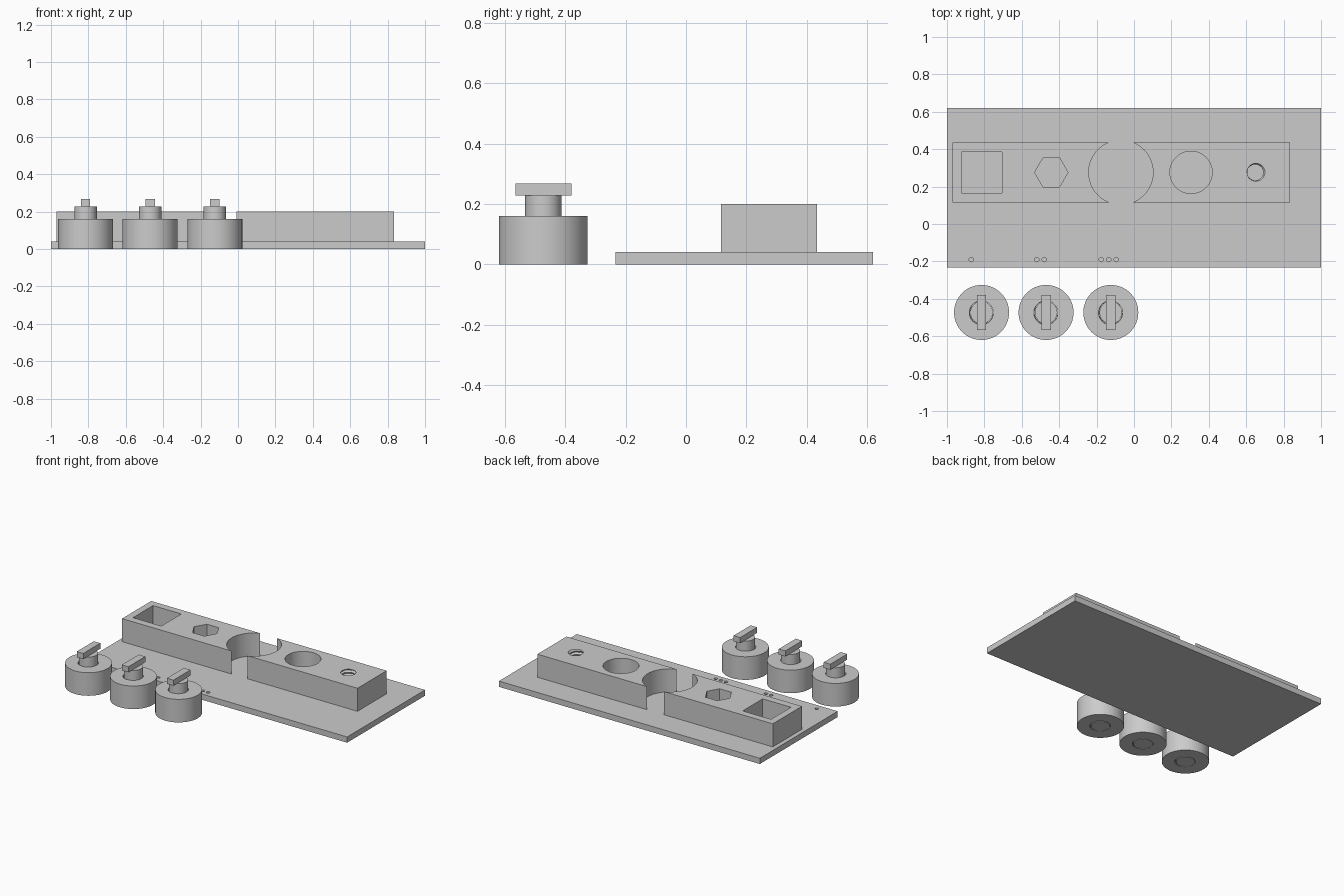
import bpy
import bmesh
from math import cos, sin, pi, radians

cube = bpy.data.objects.get("Cube")
if cube:
    bpy.data.objects.remove(cube, do_unlink=True)

grey = bpy.data.materials.new("plain grey")
grey.use_nodes = True
colour = (0.6, 0.6, 0.6, 1)
grey.diffuse_color = colour
grey.node_tree.nodes["Principled BSDF"].inputs["Base Color"].default_value = colour


def finish(name, bm):
    bmesh.ops.recalc_face_normals(bm, faces=bm.faces)
    mesh = bpy.data.meshes.new(name)
    bm.to_mesh(mesh)
    bm.free()
    mesh.materials.append(grey)
    ob = bpy.data.objects.new(name, mesh)
    bpy.context.collection.objects.link(ob)
    return ob


def box(name, x0, x1, y0, y1, z0, z1):
    bm = bmesh.new()
    bmesh.ops.create_cube(bm, size=1)
    for v in bm.verts:
        v.co.x = x1 if v.co.x > 0 else x0
        v.co.y = y1 if v.co.y > 0 else y0
        v.co.z = z1 if v.co.z > 0 else z0
    return finish(name, bm)


def column(name, x, y, z0, z1, radius, sides=64, thread=0, pitch=0.025):
    """Upright column; a thread depth adds a helical ridge."""
    bm = bmesh.new()
    rows = round((z1 - z0) / pitch * 6) if thread else 1
    rings = []
    for i in range(rows + 1):
        z = z0 + (z1 - z0) * i / rows
        ring = []
        for j in range(sides):
            phase = (z / pitch + j / sides) % 1
            r = radius + thread * abs(2 * phase - 1)
            a = 2 * pi * j / sides
            ring.append(bm.verts.new((x + r * cos(a), y + r * sin(a), z)))
        rings.append(ring)
    for low, high in zip(rings, rings[1:]):
        for j in range(sides):
            k = (j + 1) % sides
            quad = [low[j], low[k], high[k], high[j]]
            bm.faces.new(quad)
    bm.faces.new(rings[0])
    bm.faces.new(rings[-1])
    return finish(name, bm)


def cut(ob, cutters):
    for c in cutters:
        c.hide_render = True
        mod = ob.modifiers.new("cut", "BOOLEAN")
        mod.operation = "DIFFERENCE"
        mod.solver = "EXACT"
        mod.object = c
    bpy.context.view_layer.update()
    graph = bpy.context.evaluated_depsgraph_get()
    mesh = bpy.data.meshes.new_from_object(ob.evaluated_get(graph))
    ob.modifiers.clear()
    ob.data = mesh
    for c in cutters:
        bpy.data.objects.remove(c, do_unlink=True)


def smooth(ob):
    bpy.ops.object.select_all(action="DESELECT")
    ob.select_set(True)
    bpy.context.view_layer.objects.active = ob
    bpy.ops.object.shade_smooth_by_angle(angle=radians(30))


plate_top, block_top = 0.04, 0.2
knob_x = (-0.815, -0.47, -0.124)
knob_y = -0.473

# Base plate with groups of one, two and three marker dots
base = box("base_plate", -1, 1, -0.233, 0.62, 0, plate_top)
dots = []
for count, x in enumerate((-0.87, -0.5, -0.135), start=1):
    for i in range(count):
        dx = (i - (count - 1) / 2) * 0.04
        dots.append(column("dot", x + dx, -0.19, 0.02, 0.06, 0.012, 24))
cut(base, dots)
smooth(base)

# Raised block with square, hexagonal, round and threaded openings
block = box("socket_block", -0.97, 0.835, 0.116, 0.435, plate_top, block_top)
mid, low, high = 0.276, 0.03, 0.22
cut(block, [
    box("square_cutter", -0.922, -0.705, 0.167, 0.386, low, high),
    column("hexagon_cutter", -0.442, mid, low, high, 0.089, 6),
    column("large_round_cutter", -0.07, mid, low, high, 0.172, 96),
    column("round_cutter", 0.305, mid, low, high, 0.113),
    column("threaded_cutter", 0.648, mid, low, high, 0.042, 48, 0.011),
])
smooth(block)

# Three knobs: threaded collar, stem and crossbar handle
for n, x in enumerate(knob_x, start=1):
    collar = column(f"knob_{n}_collar", x, knob_y, 0, 0.16, 0.147)
    cut(collar, [column("bore", x, knob_y, -0.02, 0.18, 0.061, 48, 0.006)])
    smooth(collar)
    smooth(column(f"knob_{n}_stem", x, knob_y, 0, 0.228, 0.06))
    box(f"knob_{n}_handle", x - 0.025, x + 0.025,
        knob_y - 0.093, knob_y + 0.093, 0.228, 0.267)
